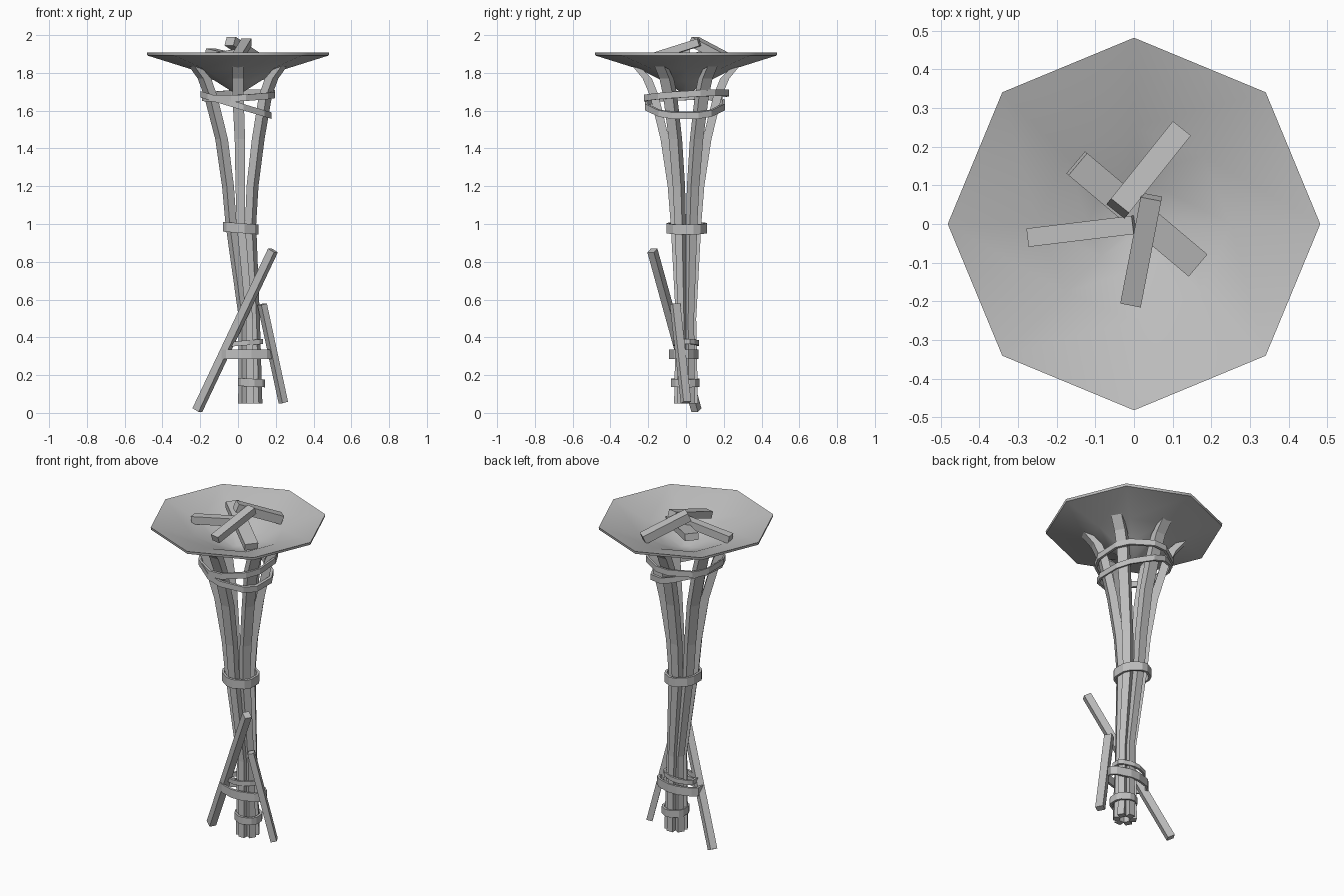
import bpy, bmesh, math
from mathutils import Vector

cube = bpy.data.objects.get("Cube")
if cube:
    bpy.data.objects.remove(cube, do_unlink=True)

grey = bpy.data.materials.new("plain_grey")
grey.use_nodes = True
grey.diffuse_color = (0.52, 0.52, 0.52, 1)
grey.node_tree.nodes["Principled BSDF"].inputs["Base Color"].default_value = (0.52, 0.52, 0.52, 1)


def finish(name, bm, smooth=None):
    bmesh.ops.recalc_face_normals(bm, faces=bm.faces)
    mesh = bpy.data.meshes.new(name)
    bm.to_mesh(mesh)
    bm.free()
    mesh.materials.append(grey)
    obj = bpy.data.objects.new(name, mesh)
    bpy.context.collection.objects.link(obj)
    if smooth:
        bpy.ops.object.select_all(action='DESELECT')
        obj.select_set(True)
        bpy.context.view_layer.objects.active = obj
        bpy.ops.object.shade_smooth_by_angle(angle=math.radians(smooth))
    return obj


def skin(bm, rings, closed=False):
    """Join rings of points with quads; cap the ends, or close into a loop."""
    loops = [[bm.verts.new(p) for p in ring] for ring in rings]
    n = len(loops[0])
    pairs = list(zip(loops, loops[1:]))
    if closed:
        pairs.append((loops[-1], loops[0]))
    else:
        bm.faces.new(loops[0])
        bm.faces.new(loops[-1])
    for a, b in pairs:
        for i in range(n):
            j = (i + 1) % n
            bm.faces.new((a[i], a[j], b[j], b[i]))


CORNERS = ((-1, -1), (1, -1), (1, 1), (-1, 1))


def beam(name, start, end, width, depth):
    a, b = Vector(start), Vector(end)
    d = (b - a).normalized()
    side = d.cross(Vector((0, 0, 1))).normalized()
    up = side.cross(d)
    bm = bmesh.new()
    skin(bm, [[p + side * u * width / 2 + up * v * depth / 2 for u, v in CORNERS]
              for p in (a, b)])
    finish(name, bm)


def band(name, centre, rx, ry, height, tilt_x=0, tilt_y=0, thick=0.014):
    """Flat strap wrapped around the six poles."""
    cx, cy, cz = centre
    rings = []
    for k in range(6):
        for delta in (-11, 11):
            a = math.radians(30 + 60 * k + delta)
            c, s = math.cos(a), math.sin(a)
            ring = []
            for u, v in CORNERS:
                x, y = (rx + u * thick / 2) * c, (ry + u * thick / 2) * s
                ring.append((cx + x, cy + y, cz + tilt_x * x + tilt_y * y + v * height / 2))
            rings.append(ring)
    bm = bmesh.new()
    skin(bm, rings, closed=True)
    finish(name, bm)


# Eight-sided shallow bowl: outer shell up to the rim, then back down inside
profile = [(0.03, 1.70), (0.12, 1.757), (0.25, 1.82), (0.48, 1.892),
           (0.482, 1.907), (0.25, 1.836), (0.12, 1.778), (0.03, 1.745)]
bm = bmesh.new()
skin(bm, [[(r * math.cos(k * math.pi / 4), r * math.sin(k * math.pi / 4), z)
           for k in range(8)] for r, z in profile])
finish("bowl", bm, smooth=50)

# Six bent poles: height, spread radius, bundle centre x, depth, width
path = [(0.05, 0.045, 0.065, 0.036, 0.038), (0.5, 0.036, 0.06, 0.036, 0.036),
        (1.0, 0.06, 0.015, 0.042, 0.045), (1.2, 0.075, 0.012, 0.044, 0.05),
        (1.45, 0.112, 0.01, 0.046, 0.055), (1.68, 0.168, 0, 0.046, 0.06),
        (1.77, 0.205, 0, 0.048, 0.06), (1.826, 0.255, 0, 0.055, 0.06)]
for k in range(6):
    a = math.radians(30 + 60 * k)
    out = Vector((math.cos(a), math.sin(a), 0))
    side = Vector((-out.y, out.x, 0))
    rings = []
    for z, r, cx, depth, width in path:
        slant = 0.33 if z > 1.8 else 0
        base = Vector((cx, 0, z))
        rings.append([base + out * (r + u * depth / 2) + side * v * width / 2
                      + Vector((0, 0, slant * u * depth / 2)) for u, v in CORNERS])
    bm = bmesh.new()
    skin(bm, rings)
    finish(f"pole_{k + 1}", bm)

# Straps
band("foot_strap", (0.072, -0.004, 0.16), 0.068, 0.07, 0.042, tilt_x=-0.05)
band("strut_strap", (0.045, -0.012, 0.31), 0.138, 0.072, 0.05)
band("thin_strap", (0.035, 0, 0.37), 0.096, 0.062, 0.026, tilt_x=0.08)
band("middle_strap", (0.015, 0.004, 0.978), 0.093, 0.102, 0.052, tilt_x=-0.08)
band("upper_strap", (0.003, 0.003, 1.68), 0.198, 0.222, 0.034, tilt_x=0.04, tilt_y=0.06)
band("slanted_strap", (-0.01, -0.005, 1.63), 0.192, 0.208, 0.034, tilt_x=-0.3)

# Leaning struts at the foot
beam("long_strut", (-0.215, 0.055, 0.015), (0.185, -0.178, 0.86), 0.04, 0.042)
beam("short_strut", (0.24, 0.0, 0.055), (0.128, -0.058, 0.575), 0.045, 0.034)

# Logs piled in the bowl
beam("log_cross", (0.163, -0.105, 1.835), (-0.148, 0.157, 1.91), 0.075, 0.04)
beam("log_back", (0.118, 0.24, 1.862), (-0.042, 0.04, 1.968), 0.06, 0.05)
beam("log_right", (-0.272, -0.035, 1.86), (0.0, -0.002, 1.905), 0.048, 0.045)
beam("log_front", (-0.008, -0.205, 1.875), (0.045, 0.07, 1.962), 0.054, 0.04)
